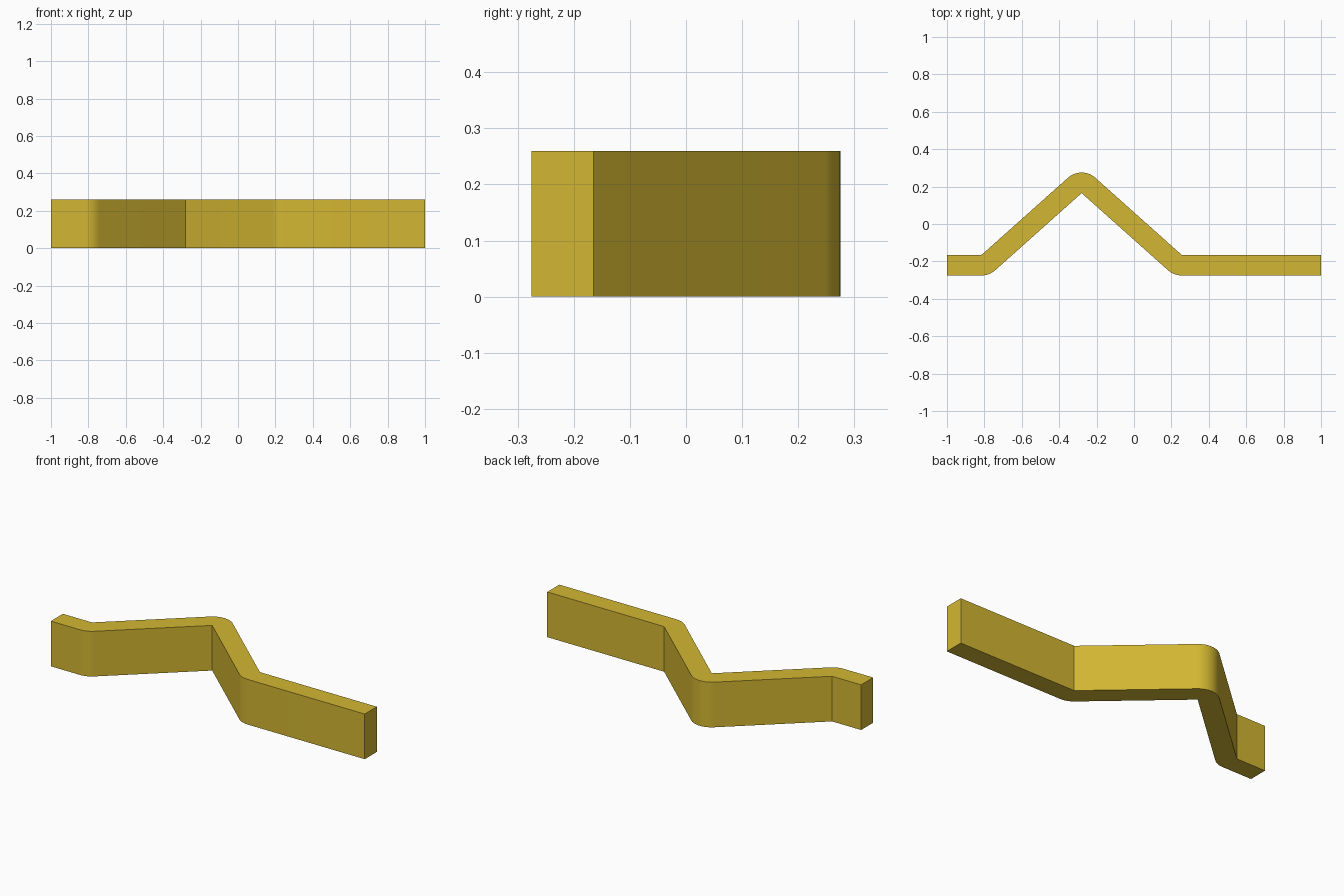
import bpy, bmesh, math
from mathutils import Vector

if "Cube" in bpy.data.objects:
    bpy.data.objects.remove(bpy.data.objects["Cube"])

THICK, HEIGHT = 0.11, 0.26
LOW = -0.165
left, peak, right = Vector((-0.815, LOW)), Vector((-0.28, 0.165)), Vector((0.255, LOW))

# Slope of the inclined legs: tangent from the inner bend to the outer peak arc
span = peak - left
slope = math.degrees(math.atan2(span.y, span.x) + math.asin(THICK / span.length))


def arc(centre, start, end, steps=12):
    """Outer bend of the strip around a sharp inner corner."""
    angles = [math.radians(start + (end - start) * i / steps) for i in range(steps + 1)]
    return [centre + THICK * Vector((math.cos(a), math.sin(a))) for a in angles]


# Outline of the bent strip seen from above, counter-clockwise
outline = [Vector((-1, LOW - THICK))]
outline += arc(left, -90, -90 + slope)
outline.append(peak)
outline += arc(right, -90 - slope, -90)
outline += [Vector((1, LOW - THICK)), Vector((1, LOW)), right]
outline += arc(peak, 90 - slope, 90 + slope, 20)
outline += [left, Vector((-1, LOW))]

# Extrude the outline upward
bm = bmesh.new()
base = bm.faces.new([bm.verts.new((p.x, p.y, 0)) for p in outline])
result = bmesh.ops.extrude_face_region(bm, geom=[base], use_keep_orig=True)
top = [v for v in result["geom"] if isinstance(v, bmesh.types.BMVert)]
bmesh.ops.translate(bm, verts=top, vec=(0, 0, HEIGHT))
bmesh.ops.recalc_face_normals(bm, faces=bm.faces)
mesh = bpy.data.meshes.new("bent_strip")
bm.to_mesh(mesh)
bm.free()

strip = bpy.data.objects.new("bent_strip", mesh)
bpy.context.collection.objects.link(strip)

# Mustard yellow finish
yellow = bpy.data.materials.new("mustard_yellow")
yellow.diffuse_color = (0.65, 0.47, 0.032, 1)
yellow.use_nodes = True
yellow.node_tree.nodes["Principled BSDF"].inputs["Base Color"].default_value = yellow.diffuse_color
mesh.materials.append(yellow)

# Smooth bends, crisp edges
bpy.context.view_layer.objects.active = strip
strip.select_set(True)
bpy.ops.object.shade_smooth_by_angle(angle=math.radians(30))
